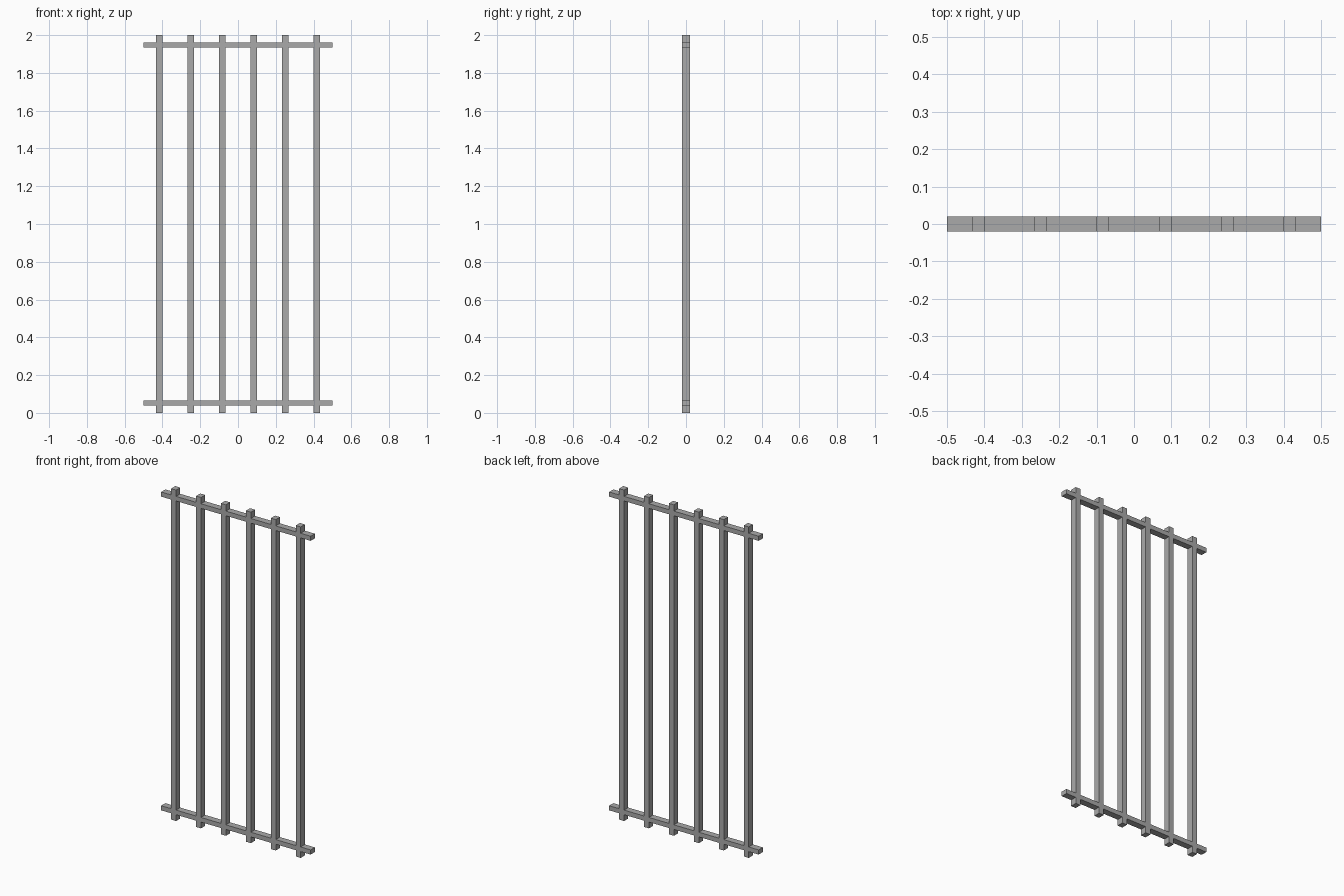
import bpy

# Remove the default cube
cube = bpy.data.objects.get("Cube")
if cube:
    bpy.data.objects.remove(cube, do_unlink=True)

# Plain grey metal
metal = bpy.data.materials.new("grey_metal")
metal.use_nodes = True
grey = (0.4, 0.4, 0.4, 1)
metal.diffuse_color = grey
metal.node_tree.nodes["Principled BSDF"].inputs["Base Color"].default_value = grey

DEPTH = 0.04
THICK = 0.033
HEIGHT = 2.0


def box(name, center, size):
    bpy.ops.mesh.primitive_cube_add(size=1, location=center)
    obj = bpy.context.object
    obj.name = name
    obj.scale = size
    bpy.ops.object.transform_apply(location=False, rotation=False, scale=True)
    obj.data.materials.append(metal)
    return obj


# Six evenly spaced upright bars
for i in range(6):
    box(f"upright_bar_{i + 1}", ((i - 2.5) / 6, 0, HEIGHT / 2), (THICK, DEPTH, HEIGHT))

# Cross rails near both ends, flush with the bars
for name, z in (("bottom_rail", 0.052), ("top_rail", HEIGHT - 0.052)):
    box(name, (0, 0, z), (1, DEPTH, 0.028))
